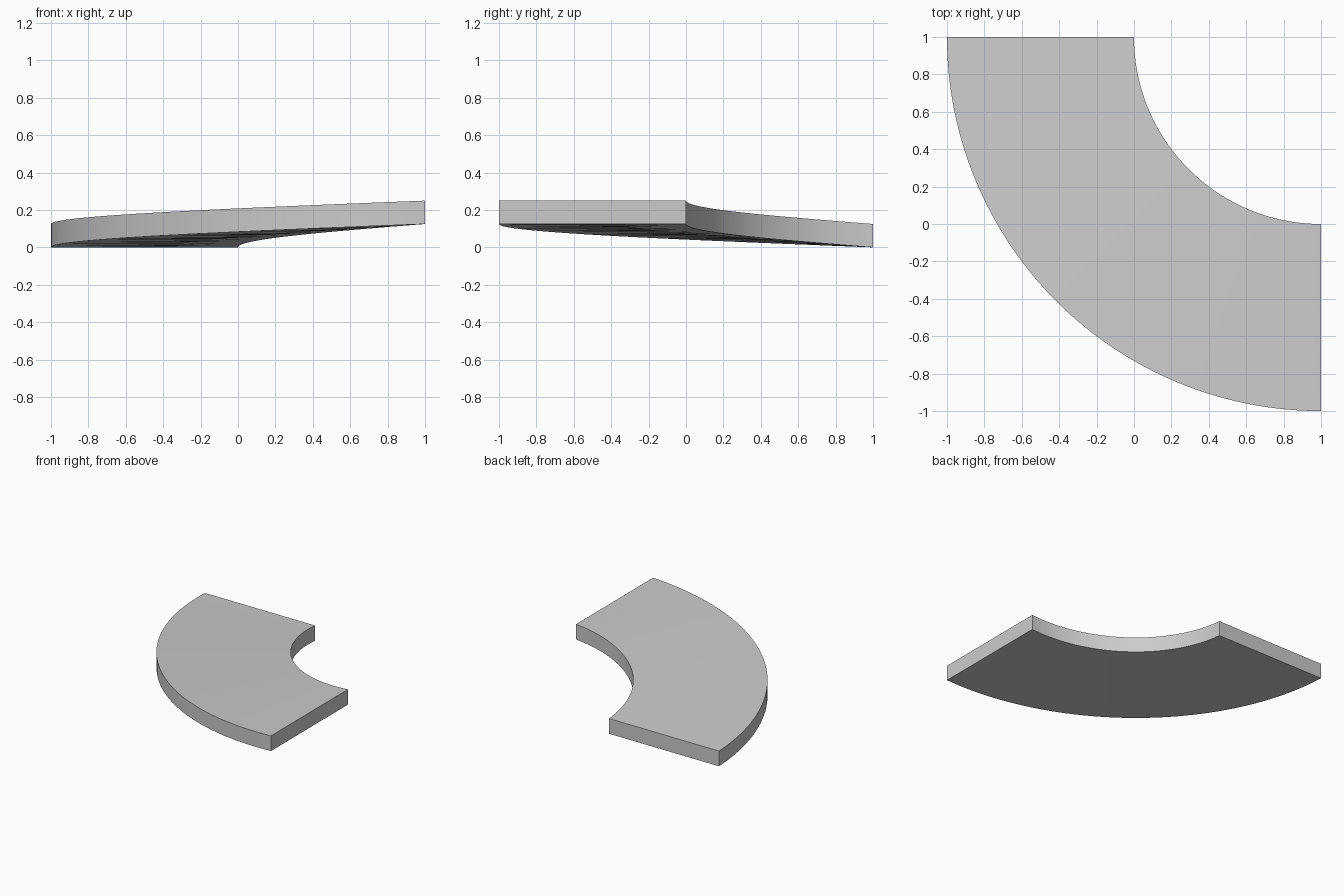
import bpy
import bmesh
from math import cos, sin, pi, radians

cube = bpy.data.objects.get("Cube")
if cube:
    bpy.data.objects.remove(cube, do_unlink=True)

# Quarter-turn ramp: a rectangular section swept around a corner while rising
CENTER = (1.0, 1.0)
INNER, OUTER = 1.0, 2.0
THICKNESS, RISE = 0.125, 0.125
STEPS = 64

# Single grey material
grey = bpy.data.materials.new("light grey")
grey.use_nodes = True
colour = (0.6, 0.6, 0.6, 1.0)
grey.diffuse_color = colour
grey.node_tree.nodes["Principled BSDF"].inputs["Base Color"].default_value = colour


def section(bm, t):
    """Rectangular cross-section at fraction t of the turn."""
    angle = pi + t * pi / 2
    corners = [(INNER, 0), (OUTER, 0), (OUTER, THICKNESS), (INNER, THICKNESS)]
    return [bm.verts.new((CENTER[0] + r * cos(angle),
                          CENTER[1] + r * sin(angle),
                          h + RISE * t)) for r, h in corners]


# Sweep the section and cap both ends
bm = bmesh.new()
rings = [section(bm, i / STEPS) for i in range(STEPS + 1)]
for a, b in zip(rings, rings[1:]):
    for k in range(4):
        n = (k + 1) % 4
        bm.faces.new((a[k], a[n], b[n], b[k]))
bm.faces.new(rings[0])
bm.faces.new(rings[-1])
bmesh.ops.recalc_face_normals(bm, faces=bm.faces)

mesh = bpy.data.meshes.new("curved_ramp")
bm.to_mesh(mesh)
bm.free()
mesh.materials.append(grey)
ramp = bpy.data.objects.new("curved_ramp", mesh)
bpy.context.collection.objects.link(ramp)

# Smooth curved sides, crisp edges
bpy.ops.object.select_all(action='DESELECT')
ramp.select_set(True)
bpy.context.view_layer.objects.active = ramp
bpy.ops.object.shade_smooth_by_angle(angle=radians(30))
